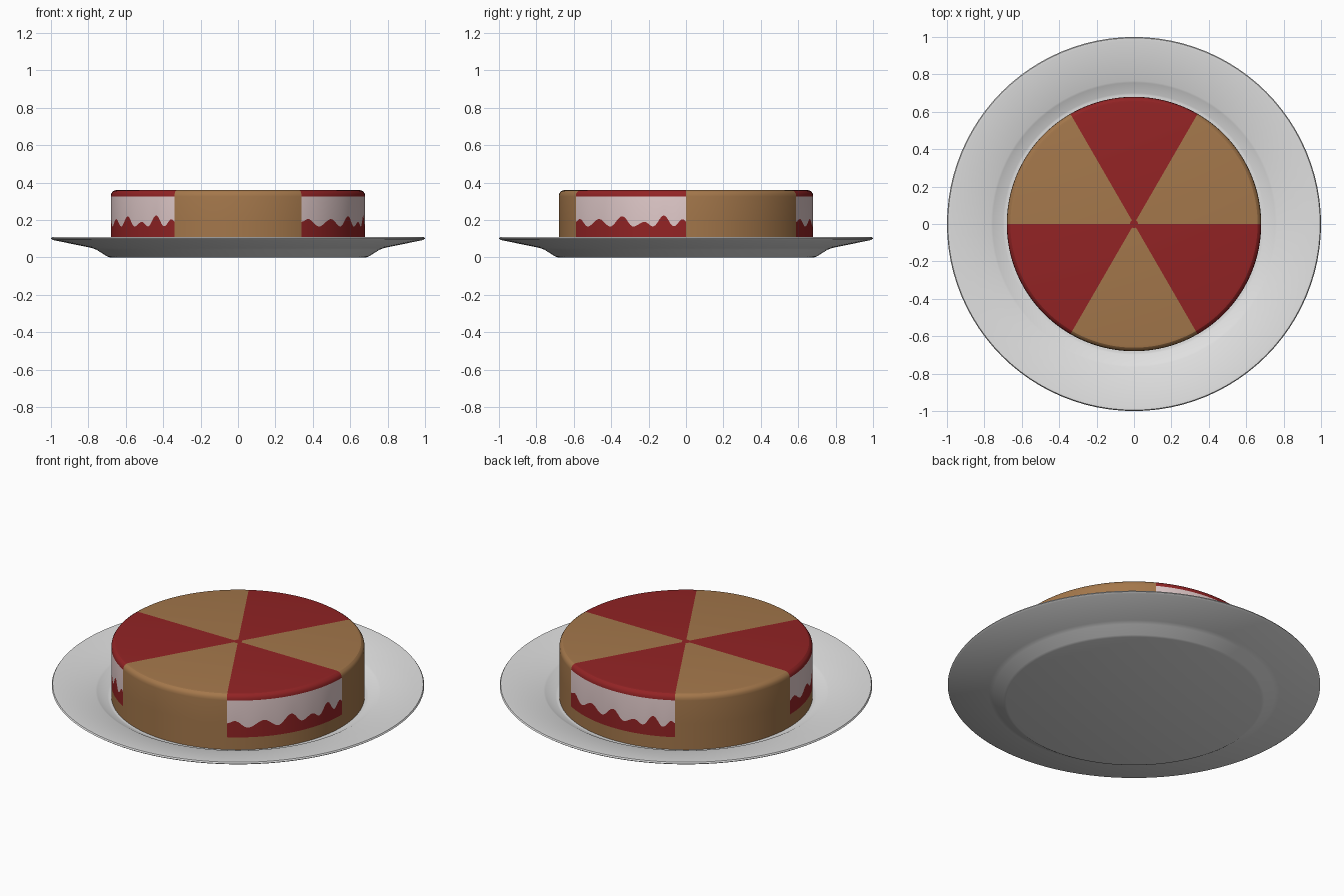
import bpy, bmesh, math

if "Cube" in bpy.data.objects:
    bpy.data.objects.remove(bpy.data.objects["Cube"])


def material(name, rgb):
    m = bpy.data.materials.new(name)
    m.diffuse_color = (*rgb, 1)
    m.use_nodes = True
    m.node_tree.nodes["Principled BSDF"].inputs["Base Color"].default_value = m.diffuse_color
    return m


WHITE = material("plate white", (0.75, 0.75, 0.75))
BROWN = material("sponge brown", (0.37, 0.185, 0.07))
RED = material("jam red", (0.29, 0.017, 0.018))
PINK = material("pale pink cream", (0.74, 0.58, 0.58))


def revolve(name, rings, n, mats, pick):
    """Lathe: rings(angle in degrees) gives (r, z) points; pick(row, degrees) gives a material."""
    bm = bmesh.new()
    cols = []
    for i in range(n):
        a = math.radians(i * 360 / n)
        cols.append([bm.verts.new((r * math.cos(a), r * math.sin(a), z))
                     for r, z in rings(i * 360 / n)])
    rows = len(cols[0])
    for i in range(n):
        c, d = cols[i], cols[(i + 1) % n]
        for j in range(rows - 1):
            f = bm.faces.new((c[j], d[j], d[j + 1], c[j + 1]))
            f.material_index = pick(j, (i + 0.5) * 360 / n)
    # closing caps at the underside and the top centre
    f = bm.faces.new([c[0] for c in reversed(cols)])
    f.material_index = pick(0, 30)
    f = bm.faces.new([c[-1] for c in cols])
    f.material_index = pick(rows - 1, 90)
    me = bpy.data.meshes.new(name)
    bm.to_mesh(me)
    bm.free()
    for m in mats:
        me.materials.append(m)
    ob = bpy.data.objects.new(name, me)
    bpy.context.collection.objects.link(ob)
    bpy.ops.object.select_all(action='DESELECT')
    ob.select_set(True)
    bpy.context.view_layer.objects.active = ob
    bpy.ops.object.shade_smooth_by_angle(angle=math.radians(25))
    return ob


# Plate: underside, rim, upper dish
plate_profile = [(0.685, 0), (0.70, 0.005), (0.755, 0.04), (0.78, 0.05), (0.99, 0.093),
                 (1.0, 0.10), (0.995, 0.108), (0.98, 0.108), (0.765, 0.07),
                 (0.755, 0.066), (0.70, 0.036), (0.69, 0.035)]
revolve("plate", lambda a: plate_profile, 96, [WHITE], lambda j, a: 0)

# Jam line inside each red sector: (degrees into sector, height)
wave = [(0, .19), (3.5, .205), (9.5, .165), (17, .205), (23.5, .165), (30, .22),
        (35.5, .165), (41, .19), (45, .165), (50, .225), (54.5, .165),
        (58.5, .205), (60, .19)]


def jam_height(a):
    t = (a + 60) % 120
    for (t0, z0), (t1, z1) in zip(wave, wave[1:]):
        if t0 <= t <= t1:
            s = 0.5 - 0.5 * math.cos(math.pi * (t - t0) / (t1 - t0))
            return z0 + (z1 - z0) * s
    return 0.19


# Cake: side bands, rounded top edge, top and small red centre
def cake_rings(a):
    return [(0.68, 0.033), (0.68, 0.108), (0.68, jam_height(a)), (0.68, 0.326),
            (0.678, 0.34), (0.671, 0.351), (0.661, 0.358), (0.648, 0.36), (0.022, 0.36)]


def cake_colour(j, a):
    if j == 8:
        return 1                      # centre dot
    if j == 0 or (a + 60) % 120 > 60:
        return 0                      # bare sponge
    return 2 if j == 2 else 1         # cream band between jam


revolve("cake", cake_rings, 360, [BROWN, RED, PINK], cake_colour)
